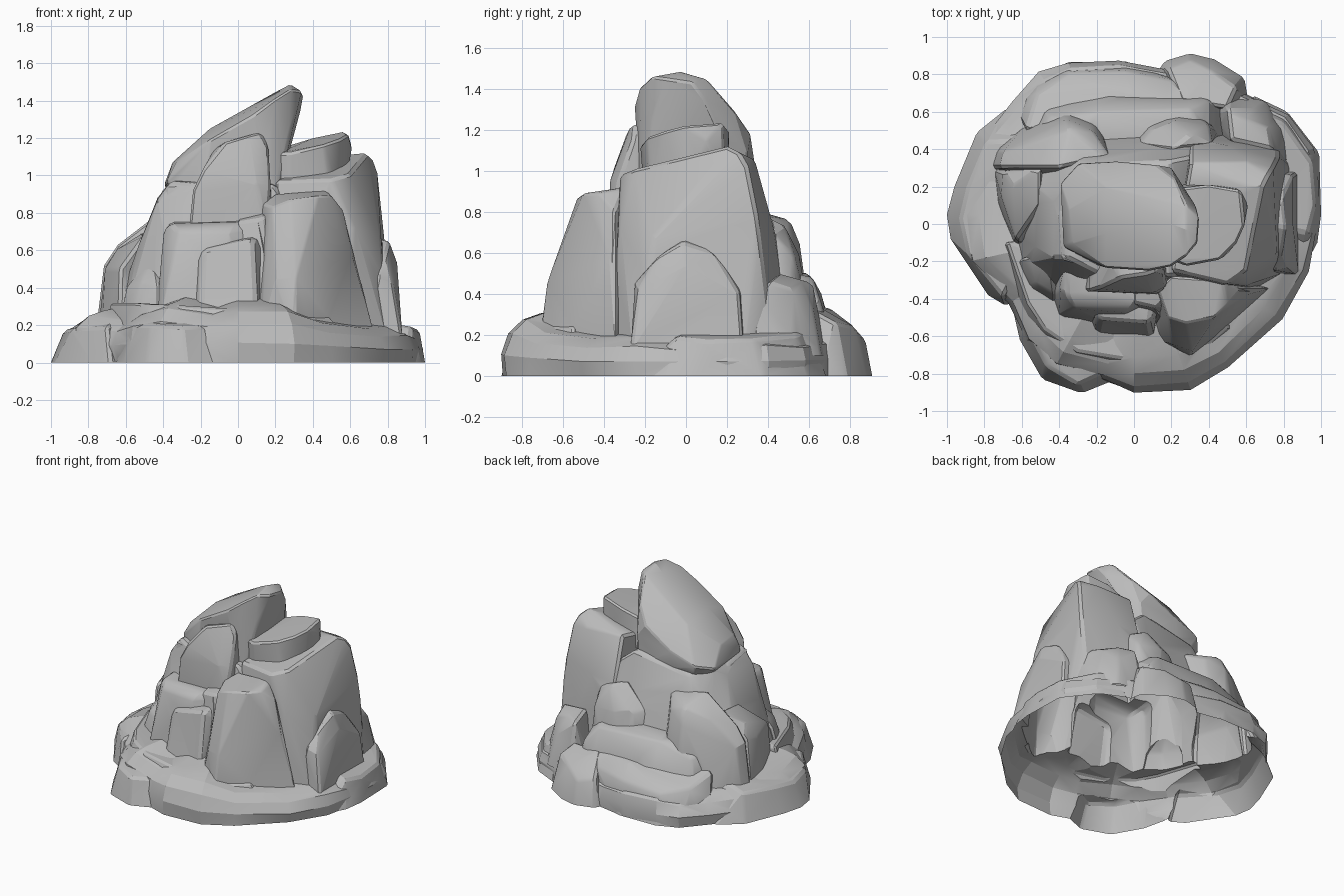
import bpy, bmesh, math
from mathutils import Vector, noise
from mathutils.bvhtree import BVHTree

stone = bpy.data.materials.new("grey stone")
stone.diffuse_color = (0.5, 0.5, 0.5, 1)
parts = []  # (object, foot height)


def add_part(name, bm, z):
    bmesh.ops.triangulate(bm, faces=bm.faces)
    bmesh.ops.recalc_face_normals(bm, faces=bm.faces)
    me = bpy.data.meshes.new(name)
    bm.to_mesh(me)
    bm.free()
    me.materials.append(stone)
    ob = bpy.data.objects.new(name, me)
    bpy.context.collection.objects.link(ob)
    parts.append((ob, z))


def rock(name, z, foot, top, bevel=0.016):
    """Chiselled boulder: hull of a foot outline at height z and upper points, with worn edges."""
    bm = bmesh.new()
    for p in [(x, y, z) for x, y in foot] + top:
        bm.verts.new(p)
    bmesh.ops.convex_hull(bm, input=bm.verts)
    bmesh.ops.delete(bm, geom=[v for v in bm.verts if not v.link_faces], context='VERTS')
    bmesh.ops.dissolve_limit(bm, angle_limit=math.radians(6), verts=bm.verts, edges=bm.edges)
    bm.normal_update()
    sharp = [e for e in bm.edges if max(v.co.z for v in e.verts) > z + .001
             and e.calc_face_angle(0) > math.radians(26)]
    bmesh.ops.bevel(bm, geom=sharp, offset=bevel, segments=1, affect='EDGES', profile=.5, clamp_overlap=True)
    for v in bm.verts:
        v.co.z = max(v.co.z, z)
    add_part(name, bm, z)


# Plinth: rock lofted inward from the ground outline, higher at front left and back
outline = [(-.93, .05), (-.88, -.2), (-.66, -.42), (-.57, -.62), (-.42, -.76), (-.15, -.83), (0, -.89), (.3, -.88),
           (.5, -.76), (.78, -.5), (.92, -.25), (.97, -.05), (.98, .2), (.95, .4), (.82, .58), (.62, .68),
           (.4, .78), (.13, .83), (-.08, .87), (-.35, .86), (-.5, .8), (-.64, .64), (-.8, .45)]
bm = bmesh.new()
rings = []
for scale, h in [(1, 0), (1.005, .35), (.975, .68), (.9, .9), (.8, 1), (.6, 1.12)]:
    ring = []
    for i, (x, y) in enumerate(outline):
        rim = .2 + .09 * max(0, -.6 * x - .7 * y) + .06 * max(0, y - .3) + .12 * max(0, -y - .5)
        wob = 1 + .025 * noise.noise(Vector((3 * x, 3 * y, 4 * h)))
        ring.append(bm.verts.new((x * scale * wob, y * scale * wob, rim * h * (1 + .08 * math.sin(i * 2.1) * (h > .5)))))
    rings.append(ring)
n = len(outline)
for a, b in zip(rings, rings[1:]):
    for i in range(n):
        bm.faces.new((a[i], a[(i + 1) % n], b[(i + 1) % n], b[i]))
for ring, z in ((rings[0], 0), (rings[-1], .26)):
    hub = bm.verts.new((0, 0, z))
    for i in range(n):
        bm.faces.new((ring[i], ring[(i + 1) % n], hub))
add_part("plinth", bm, 0)

# Slabs and lumps around the plinth
rock("left_slab", 0, [(-1, .05), (-.98, -.08), (-.78, -.38), (-.68, -.44), (-.62, -.38), (-.55, .55), (-.6, .62), (-.69, .61), (-.84, .49), (-.96, .2)],
     [(-.93, .03, .17), (-.89, -.16, .18), (-.7, -.39, .19), (-.6, -.2, .26), (-.6, .45, .27), (-.79, .44, .2), (-.89, .2, .185)])
rock("front_left_lump", 0, [(-.64, -.45), (-.61, -.62), (-.49, -.83), (-.28, -.905), (-.12, -.84), (-.12, -.6)],
     [(-.58, -.55, .2), (-.47, -.76, .2), (-.3, -.86, .19), (-.17, -.8, .19), (-.25, -.6, .25), (-.45, -.55, .25)])
rock("right_slab", 0, [(.9, -.25), (.98, -.1), (1, .05), (.99, .38), (.82, .6), (.63, .69), (.6, .3), (.7, -.2)],
     [(.93, -.05, .19), (.97, .1, .17), (.95, .33, .18), (.8, .54, .2), (.65, .6, .24), (.7, 0, .23)])
rock("back_right_lump", 0, [(.13, .8), (.16, .87), (.3, .912), (.43, .88), (.59, .78), (.61, .66), (.3, .6)],
     [(.18, .83, .2), (.3, .88, .17), (.42, .82, .24), (.55, .73, .26), (.5, .62, .32), (.25, .66, .33)])
rock("back_lower_ledge", 0, [(.2, .8), (-.05, .87), (-.35, .865), (-.5, .8), (-.65, .63), (-.4, .4), (.4, .4)],
     [(.2, .77, .26), (-.05, .82, .24), (-.35, .81, .22), (-.52, .7, .26), (-.58, .5, .34), (0, .7, .33), (.4, .6, .35)])
rock("back_upper_ledge", .15, [(.5, .62), (.3, .72), (-.2, .73), (-.5, .65), (-.65, .4), (.5, .3)],
     [(.4, .66, .36), (.3, .62, .48), (-.1, .66, .4), (-.2, .6, .5), (-.45, .58, .42), (-.5, .4, .5), (.4, .4, .52)])
rock("front_ledge", .1, [(-.74, -.1), (-.64, -.4), (-.56, -.58), (-.4, -.75), (0, -.82), (.35, -.78), (.6, -.55), (0, 0)],
     [(-.68, -.1, .32), (-.57, -.42, .32), (-.48, -.56, .31), (-.3, -.68, .305), (0, -.73, .285), (.3, -.73, .24), (.5, -.55, .24)], .012)

# Main mass of the outcrop
rock("main_body", .2, [(-.68, .1), (-.62, -.22), (-.45, -.38), (.2, -.42), (.6, -.2), (.6, .45), (.2, .56), (-.4, .52), (-.62, .35)],
     [(-.53, -.12, .63), (-.43, -.18, .87), (-.36, -.18, .97), (-.2, -.26, .95), (.2, -.28, .95), (-.43, .12, .88),
      (-.36, .2, .95), (-.25, .32, .9), (.2, .34, .98), (.3, .36, .9), (-.53, .2, .62), (-.35, .42, .6), (.3, .44, .65), (-.38, -.3, .6)])
rock("leaning_peak", .85, [(-.33, -.08), (-.34, .15), (-.25, .27), (.18, .3), (.2, -.22), (-.2, -.22)],
     [(-.38, -.12, .97), (-.395, .22, .95), (-.35, .08, 1.07), (-.33, -.1, 1.07), (-.3, .325, .98), (-.15, -.235, 1.19),
      (.08, -.25, 1.32), (.2, -.225, 1.41), (.28, -.17, 1.46), (.28, -.03, 1.487), (.28, .1, 1.45), (.34, -.1, 1.45),
      (.35, .03, 1.43), (.335, .09, 1.35), (.22, .24, 1.29), (.12, .315, 1.18), (.2, .3, 1.08), (-.1, .335, 1.05),
      (-.15, .2, 1.22), (-.15, -.05, 1.25), (.2, 0, 1.445), (.27, -.18, 1.2)], .01)
rock("peak_shelf", .75, [(-.42, -.2), (-.46, .15), (-.25, .3), (-.1, -.3)],
     [(-.38, -.19, .95), (-.4, .05, .93), (-.2, .3, .96), (-.1, -.27, .96), (-.36, -.2, .87)], .012)

# Tall right-hand columns and cap block
rock("right_column", .12, [(.18, -.38), (.63, -.36), (.8, -.26), (.83, 0), (.84, .3), (.77, .43), (.3, .52)],
     [(.2, -.25, .97), (.5, -.32, .98), (.6, -.25, 1.01), (.64, -.05, 1.07), (.69, .2, 1.12), (.72, .26, 1.09), (.745, .3, 1.02),
      (.58, .2, 1.11), (.3, .33, 1.06), (.6, .34, 1.05), (.77, .35, .77), (.765, -.16, .66), (.62, -.33, .72), (.5, .42, .75), (.3, .46, .6)])
rock("front_right_column", .15, [(.08, -.5), (.12, -.62), (.3, -.72), (.47, -.58), (.69, -.35), (.3, -.2)],
     [(.13, -.35, .85), (.18, -.5, .83), (.28, -.53, .87), (.43, -.5, .89), (.5, -.43, .89), (.57, -.35, .8), (.47, -.3, .92), (.2, -.28, .9),
      (.2, -.64, .45), (.31, -.68, .45), (.62, -.37, .55)])
rock("front_gap_column", .2, [(-.02, -.35), (.0, -.52), (.2, -.56), (.25, -.3)],
     [(-.01, -.42, .75), (.12, -.45, .77), (.18, -.4, .8), (.0, -.3, .78), (.2, -.3, .82)])
rock("cap_block", .93, [(.2, -.18), (.28, -.21), (.48, -.18), (.57, -.02), (.56, .19), (.25, .21)],
     [(.215, -.2, 1.12), (.28, -.225, 1.12), (.46, -.19, 1.165), (.55, -.1, 1.195), (.24, .19, 1.15), (.4, .21, 1.2),
      (.57, .18, 1.235), (.61, .1, 1.15), (.59, -.01, 1.22), (.3, 0, 1.16)], .012)

# Stacked blocks on the front
rock("front_pillar", .65, [(-.27, -.36), (.15, -.38), (.18, -.2), (-.24, -.15)],
     [(-.245, -.36, .92), (-.19, -.345, 1.03), (-.07, -.29, 1.18), (.06, -.27, 1.22), (.12, -.25, 1.235), (.165, -.26, 1.15),
      (.175, -.33, .95), (.1, -.37, .95), (-.12, -.2, 1.15), (.14, -.18, 1.2)], .015)
rock("front_block_upper", .25, [(-.44, -.38), (-.4, -.5), (-.1, -.56), (.12, -.5), (.15, -.2), (-.4, -.1)],
     [(-.4, -.35, .7), (-.36, -.38, .74), (-.32, -.45, .7), (-.05, -.47, .7), (.0, -.42, .75), (.1, -.4, .72), (.05, -.2, .78), (-.35, -.15, .76)])
rock("front_block_lower", .22, [(-.24, -.52), (-.2, -.6), (.1, -.62), (.15, -.4), (-.2, -.35)],
     [(-.22, -.48, .55), (-.18, -.51, .6), (.08, -.53, .66), (.12, -.48, .63), (.1, -.4, .68), (-.18, -.4, .63)])
rock("front_left_step", .22, [(-.64, -.2), (-.58, -.35), (-.42, -.45), (-.3, -.2)],
     [(-.6, -.18, .4), (-.52, -.32, .43), (-.42, -.38, .42), (-.45, -.15, .6)])

# Boulders leaning on the left, back and right
rock("left_block", .15, [(-.75, .3), (-.73, .1), (-.64, -.12), (-.5, -.1), (-.45, .4)],
     [(-.7, .28, .52), (-.71, .15, .5), (-.63, -.09, .5), (-.65, .2, .61), (-.58, .0, .58), (-.5, .3, .7), (-.5, .1, .68)])
rock("back_left_block", .2, [(-.76, .3), (-.73, .4), (-.6, .51), (-.36, .62), (-.2, .58), (-.1, .36), (-.5, .2)],
     [(-.72, .3, .52), (-.7, .39, .5), (-.65, .3, .63), (-.52, .44, .69), (-.36, .56, .64), (-.34, .51, .76), (-.22, .5, .71), (-.13, .36, .78), (-.4, .3, .82)])
rock("back_block", .2, [(.0, .45), (.05, .58), (.3, .62), (.46, .5), (.4, .3), (0, .3)],
     [(.02, .42, .6), (.1, .51, .6), (.22, .55, .6), (.4, .53, .58), (.42, .42, .7), (.2, .4, .78), (.3, .48, .74)])
rock("right_pointed_slab", .12, [(.68, -.27), (.88, -.27), (.89, 0), (.88, .28), (.7, .3)],
     [(.75, -.25, .46), (.83, -.23, .42), (.72, 0, .675), (.81, -.02, .65), (.85, .0, .54), (.79, -.14, .58), (.79, .14, .6),
      (.83, .2, .48), (.85, .26, .4), (.78, .27, .42)], .012)
rock("back_right_boulder", .1, [(.84, .32), (.82, .5), (.7, .66), (.5, .69), (.42, .6), (.5, .3)],
     [(.78, .34, .38), (.74, .4, .46), (.72, .52, .42), (.66, .62, .32), (.5, .62, .45), (.52, .45, .5), (.6, .56, .47)])


# Trim away every surface buried inside a neighbouring rock, leaving one hollow open-bottomed shell
def bounds(me):
    return [(min(v.co[i] for v in me.vertices), max(v.co[i] for v in me.vertices)) for i in range(3)]


cutters = []
for ob, z in parts:
    c = bpy.data.objects.new("trim_helper", ob.data.copy())
    c.hide_render = True
    bpy.context.collection.objects.link(c)
    cutters.append((c, bounds(ob.data)))
for i, (ob, z) in enumerate(parts):
    for j, (c, box) in enumerate(cutters):
        if i != j and all(a[0] < b[1] and b[0] < a[1] for a, b in zip(cutters[i][1], box)):
            m = ob.modifiers.new("trim", 'BOOLEAN')
            m.operation, m.solver, m.object = 'DIFFERENCE', 'EXACT', c
deps = bpy.context.evaluated_depsgraph_get()
shells = [bpy.data.meshes.new_from_object(ob.evaluated_get(deps)) for ob, z in parts]
for i, (ob, z) in enumerate(parts):
    own = bmesh.new()
    own.from_mesh(cutters[i][0].data)
    skin = BVHTree.FromBMesh(own)
    bm = bmesh.new()
    bm.from_mesh(shells[i])
    bmesh.ops.triangulate(bm, faces=bm.faces)
    drop = [f for f in bm.faces if skin.find_nearest(f.calc_center_median())[3] > 4e-4
            or all(abs(v.co.z - z) < 1e-4 for v in f.verts)]
    bmesh.ops.delete(bm, geom=drop, context='FACES')
    ob.modifiers.clear()
    bm.to_mesh(ob.data)
    bm.free()
    own.free()
    bpy.context.view_layer.objects.active = ob
    ob.select_set(True)
    bpy.ops.object.shade_smooth_by_angle(angle=math.radians(22))
    ob.select_set(False)
for c, box in cutters:
    bpy.data.objects.remove(c)
